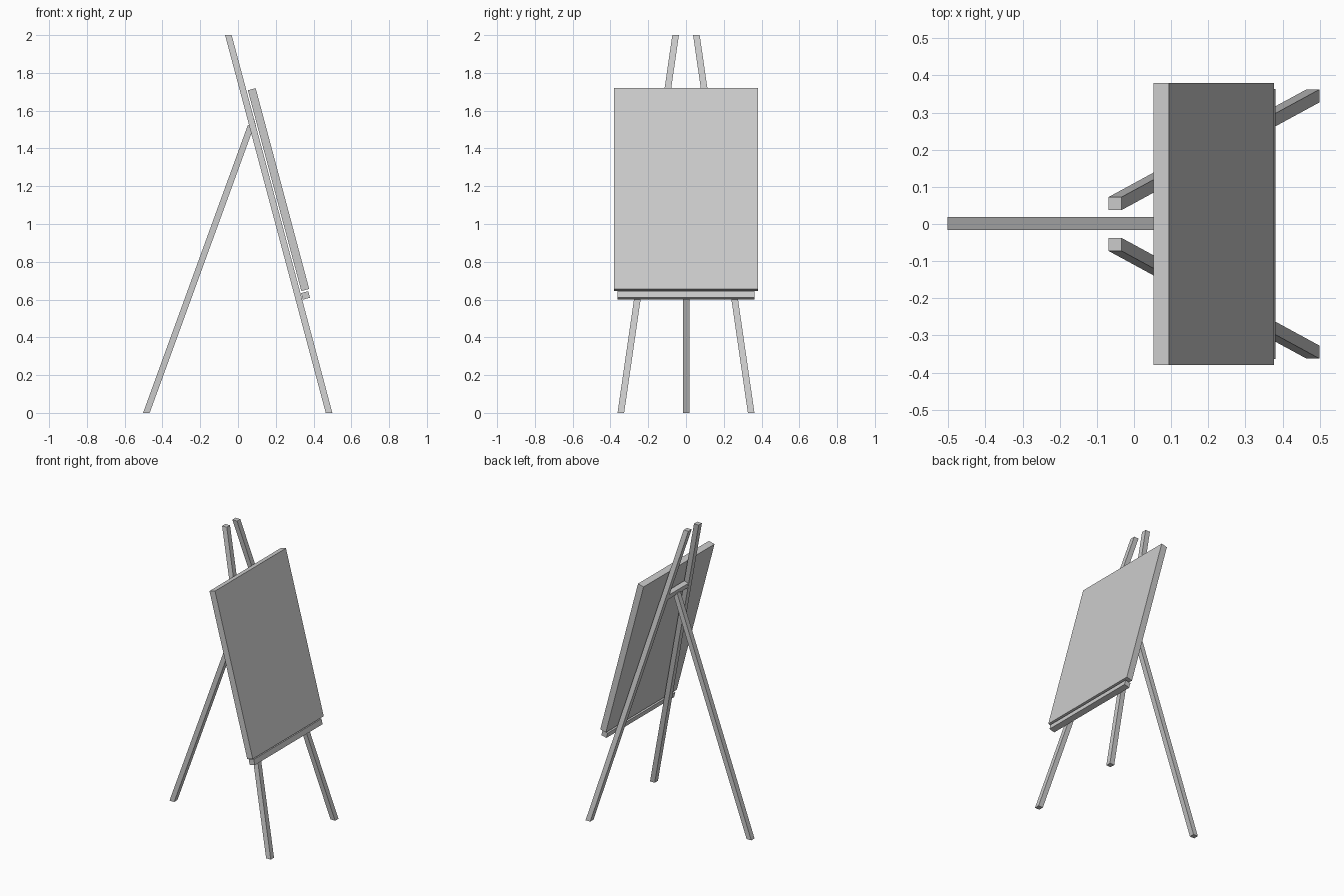
import bpy
from mathutils import Vector

if "Cube" in bpy.data.objects:
    bpy.data.objects.remove(bpy.data.objects["Cube"])

TILT = 0.2605   # backward lean of the front frame
HALF = 0.0175   # half width of a leg


def mesh_object(name, verts, faces):
    mesh = bpy.data.meshes.new(name)
    mesh.from_pydata(verts, [], faces)
    obj = bpy.data.objects.new(name, mesh)
    bpy.context.collection.objects.link(obj)
    return obj


def leg(name, bottom, top):
    """Square bar between two points, with level-cut ends."""
    corners = [(-HALF, -HALF), (HALF, -HALF), (HALF, HALF), (-HALF, HALF)]
    verts = [Vector(p) + Vector((x, y, 0)) for p in (bottom, top) for x, y in corners]
    faces = [(3, 2, 1, 0), (4, 5, 6, 7)]
    faces += [(i, (i + 1) % 4, 4 + (i + 1) % 4, 4 + i) for i in range(4)]
    return mesh_object(name, verts, faces)


def tilted_box(name, centre, size):
    """Box leaning back with the front frame."""
    bpy.ops.mesh.primitive_cube_add(size=1, location=centre, rotation=(0, -TILT, 0))
    obj = bpy.context.object
    obj.name = name
    obj.scale = size
    return obj


# Two splayed front legs
for side, label in ((1, "left"), (-1, "right")):
    leg("front_leg_" + label, (0.482, side * 0.345, 0), (-0.051, side * 0.055, 2))

# Single rear prop leg
leg("rear_leg", (-0.485, 0.001, 0), (0.07, 0.001, 1.525))

# Crossbar joining the front legs at the rear leg hinge
tilted_box("crossbar", (0.074, 0, 1.535), (0.033, 0.24, 0.036))

# Canvas board and the ledge it rests on
tilted_box("board", (0.2145, 0, 1.182), (0.043, 0.76, 1.10))
tilted_box("ledge", (0.3575, 0, 0.622), (0.039, 0.726, 0.036))
